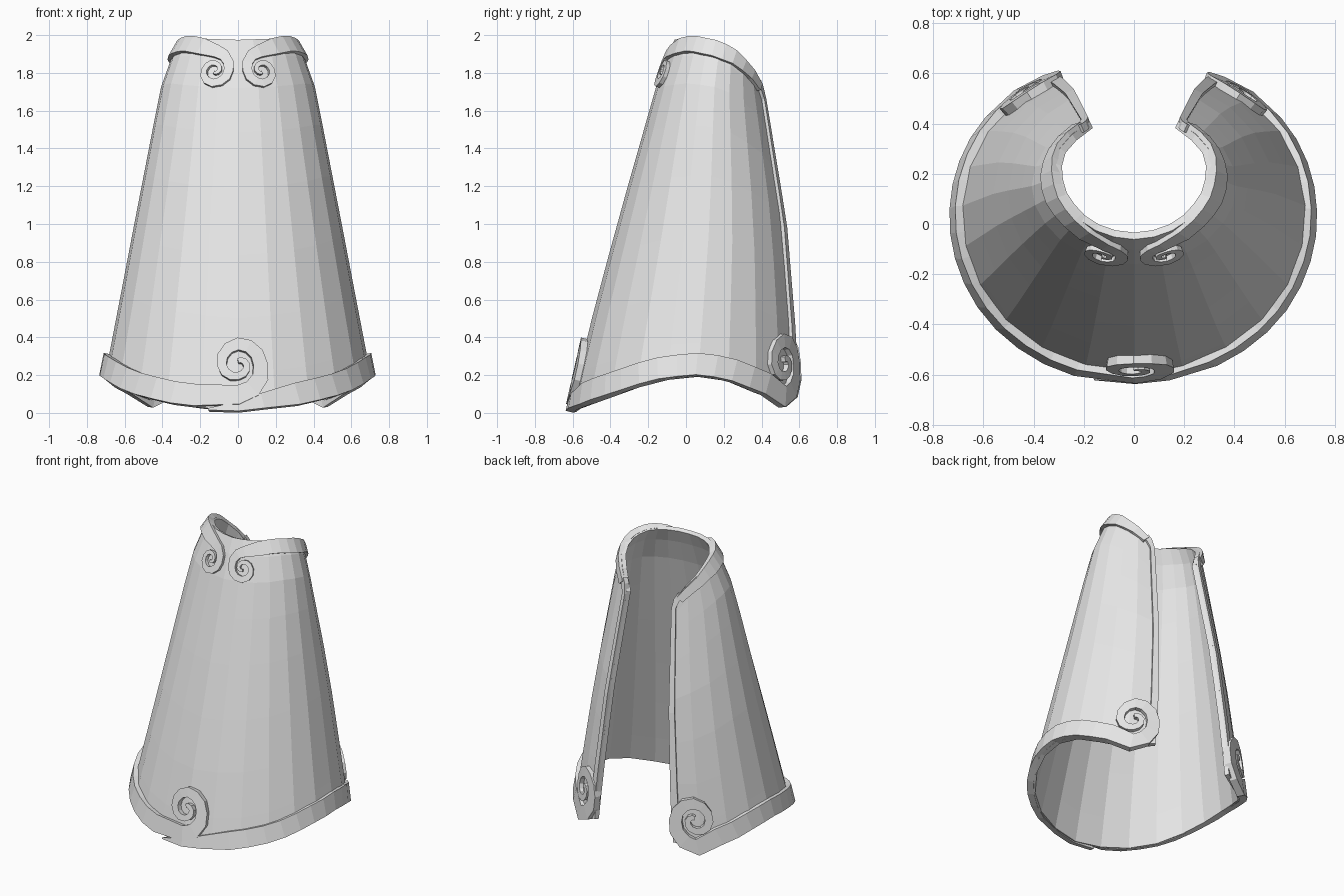
import bpy, bmesh
from math import sin, cos, pi, radians, degrees
from mathutils import Vector

if "Cube" in bpy.data.objects:
    bpy.data.objects.remove(bpy.data.objects["Cube"])

cloth = bpy.data.materials.new("light grey cloth")
cloth.use_nodes = True
cloth.diffuse_color = (0.8, 0.8, 0.8, 1)
cloth.node_tree.nodes["Principled BSDF"].inputs["Base Color"].default_value = (0.8, 0.8, 0.8, 1)

# Cross-section by height: z, half width, half depth, centre y
SECTION = [(0, .745, .63, .015), (.4, .665, .575, .05), (1, .55, .465, .10),
           (1.72, .41, .295, .135), (1.9, .345, .255, .16), (2, .28, .22, .17)]
# Lower and upper edge heights by angle from the front
HEM = [(0, .012), (25, .04), (49, .10), (70, .17), (90, .20), (107, .18), (128, .10), (143, .06), (155, .10)]
RIM = [(0, 1.975), (60, 1.985), (90, 1.96), (110, 1.92), (130, 1.85), (145, 1.78), (155, 1.68)]
END = 155


def interp(table, v):
    """Piecewise linear lookup, extended past both ends."""
    i = 0
    while i < len(table) - 2 and v > table[i + 1][0]:
        i += 1
    p, q = table[i], table[i + 1]
    f = (v - p[0]) / (q[0] - p[0])
    return [a + (b - a) * f for a, b in zip(p[1:], q[1:])]


def surface(deg, z):
    rx, ry, yc = interp(SECTION, z)
    a = radians(deg)
    return Vector((rx * sin(a), yc - ry * cos(a), z))


def raised(deg, z, height):
    across = surface(deg + 1, z) - surface(deg - 1, z)
    up = surface(deg, z + .01) - surface(deg, z - .01)
    return surface(deg, z) + across.cross(up).normalized() * height


def make(name, bm):
    bmesh.ops.recalc_face_normals(bm, faces=bm.faces)
    mesh = bpy.data.meshes.new(name)
    bm.to_mesh(mesh)
    bm.free()
    mesh.materials.append(cloth)
    ob = bpy.data.objects.new(name, mesh)
    bpy.context.collection.objects.link(ob)
    return ob


def ribbon(name, path, radius, height, side=1):
    """Raised band along (degrees, z, width) points on the cloth."""
    bm = bmesh.new()
    flat = [Vector((radians(d) * radius, z)) for d, z, w in path]
    rings = []
    for i, (d, z, w) in enumerate(path):
        t = (flat[min(i + 1, len(flat) - 1)] - flat[max(i - 1, 0)]).normalized()
        n = Vector((-t.y, t.x)) * w / 2
        ring = []
        for k, h in ((-1, -.02), (-1, height), (1, height), (1, -.02)):
            p = flat[i] + n * k
            ring.append(bm.verts.new(raised(side * degrees(p.x / radius), p.y, h)))
        rings.append(ring)
    for a, b in zip(rings, rings[1:]):
        for k in range(4):
            bm.faces.new((a[k], a[(k + 1) % 4], b[(k + 1) % 4], b[k]))
    bm.faces.new(rings[0])
    bm.faces.new(rings[-1])
    return make(name, bm)


# Curl by quarter turn: centreline radius and band width
CURL = [(0, .16, .10), (1, .118, .075), (2, .11, .065), (3, .085, .05),
        (4, .06, .04), (5, .045, .035), (6, .02, .025)]


def curl(deg, z, start, scale, radius, turn=1):
    points = []
    for i in range(19):
        r, w = interp(CURL, i / 3)
        a = radians(start + turn * i * 30)
        points.append((deg + degrees(r * scale * cos(a) / radius), z + r * scale * sin(a), w * scale))
    return points


def hem_run(first, last, count, width):
    points = []
    for i in range(count + 1):
        d = first + (last - first) * i / count
        points.append((d, interp(HEM, abs(d))[0] + width / 2, width))
    return points


# Cape body: open at the back, faceted cloth with thickness
bm = bmesh.new()
columns, rows = 20, 8
grid = []
for c in range(columns + 1):
    d = -END + 2 * END * c / columns
    low, high = interp(HEM, abs(d))[0], interp(RIM, abs(d))[0]
    levels = [0, .1, .25, .42, .6, .75, .87, .95, 1]
    grid.append([bm.verts.new(surface(d, low + (high - low) * f)) for f in levels])
for a, b in zip(grid, grid[1:]):
    for r in range(rows):
        bm.faces.new((a[r], b[r], b[r + 1], a[r + 1]))
body = make("cape_body", bm)
thick = body.modifiers.new("thickness", 'SOLIDIFY')
thick.thickness = .03
thick.offset = -1

# Hem bands: one rolls into the front curl, the other tapers beneath it
R = .7
back_curl = curl(142, .26, -90, 1.1, R)[::-1]
right_hem = back_curl + hem_run(130, 18, 12, .115)
front_curl = [(-d, z, w) for d, z, w in curl(0, .25, -90, 1, R)]
ribbon("right_hem_band", right_hem + front_curl, R, .03, -1)
left_hem = back_curl + hem_run(130, 25, 11, .115) + [(10, .06, .08), (0, .03, .05), (-12, .015, .01)]
ribbon("left_hem_band", left_hem, R, .024)

# Collar bands with front curls, and edge trim down the back opening
R = .36
for side, label in ((1, "left"), (-1, "right")):
    rim = []
    for i in range(9):
        d = 147 - i * 12
        rim.append((d, interp(RIM, d)[0] - .038, .045 + .035 * min(1, i / 4)))
    ribbon(label + "_collar_band", rim + [(36, 1.935, .08)] + curl(19, 1.81, 90, .62, R), R, .02, side)
    trim = [(END - 2, .3 + i * .17, .025) for i in range(9)] + [(150, 1.72, .035), (146, 1.745, .045)]
    ribbon(label + "_opening_trim", trim, R, .014, side)
